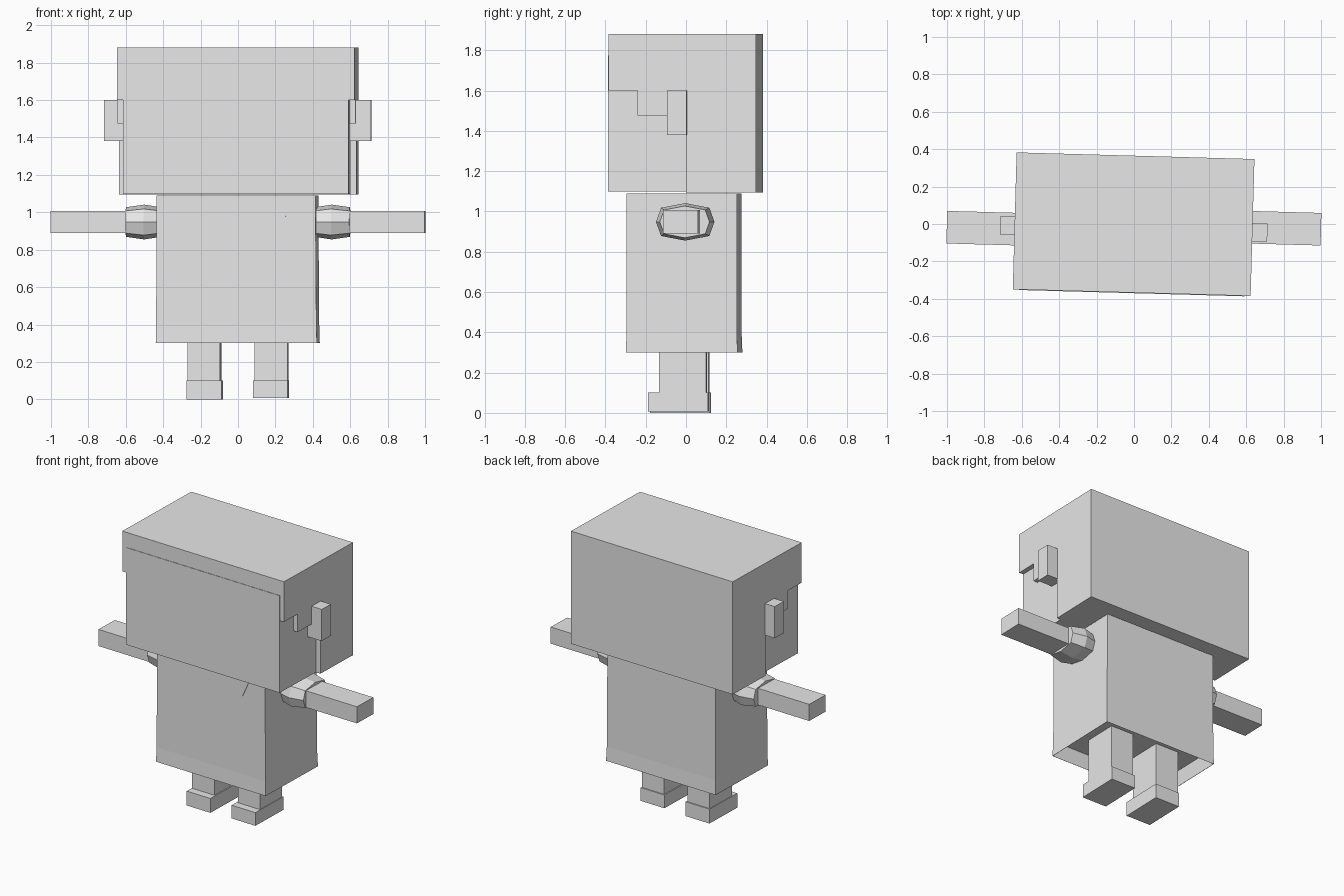
import bpy
import bmesh
from math import radians
from mathutils import Matrix, Vector

default_cube = bpy.data.objects.get("Cube")
if default_cube:
    bpy.data.objects.remove(default_cube, do_unlink=True)

# One plain colour for the whole figure
grey = bpy.data.materials.new("light_grey")
grey.use_nodes = True
grey.diffuse_color = (0.8, 0.8, 0.8, 1)
grey.node_tree.nodes["Principled BSDF"].inputs["Base Color"].default_value = grey.diffuse_color

# The figure stands turned very slightly about the vertical axis
TURN = Matrix.Rotation(radians(-1.6), 4, "Z")


def finish(name, bm):
    """Turn a finished bmesh into a flat shaded object."""
    bmesh.ops.recalc_face_normals(bm, faces=bm.faces)
    bm.transform(TURN)
    mesh = bpy.data.meshes.new(name)
    bm.to_mesh(mesh)
    bm.free()
    mesh.materials.append(grey)
    part = bpy.data.objects.new(name, mesh)
    bpy.context.collection.objects.link(part)
    return part


def loft(name, rings):
    """Skin a closed solid through rings with equal point counts."""
    bm = bmesh.new()
    loops = [[bm.verts.new(point) for point in ring] for ring in rings]
    for first, second in zip(loops, loops[1:]):
        for i in range(len(first)):
            j = (i + 1) % len(first)
            bm.faces.new((first[i], first[j], second[j], second[i]))
    bm.faces.new(loops[0])
    bm.faces.new(loops[-1])
    return finish(name, bm)


def rectangle(x, y, z):
    """Level rectangle from x and y ranges."""
    return [(x[0], y[0], z), (x[1], y[0], z), (x[1], y[1], z), (x[0], y[1], z)]


def box(name, x, y, z):
    return loft(name, [rectangle(x, y, height) for height in z])


def side_prism(name, outline, x):
    """Extrude a side outline (y, z) across the width."""
    return loft(name, [[(across, y, z) for y, z in outline] for across in x])


# Hair: solid cap whose front edge steps up from the back
hair_outline = [
    (-0.367, 1.88), (0.365, 1.88), (0.365, 1.095), (0.018, 1.095),
    (0.018, 1.475), (-0.222, 1.475), (-0.222, 1.6), (-0.367, 1.6),
]
side_prism("hair", hair_outline, (-0.638, 0.634))

# Head: slightly narrower block filling the space under the fringe
box("head", (-0.605, 0.602), (-0.37, 0.1), (1.098, 1.775))

# Shirt: gently widening walls with a hollow hem at the bottom
FRONT, BACK = -0.283, 0.264
loft("shirt", [
    rectangle((-0.415, 0.415), (FRONT + 0.01, BACK - 0.01), 0.4),
    rectangle((-0.43, 0.428), (FRONT - 0.003, BACK + 0.003), 0.3),
    rectangle((-0.432, 0.43), (FRONT - 0.004, BACK + 0.004), 0.3),
    rectangle((-0.43, 0.427), (FRONT, BACK), 0.4),
    rectangle((-0.427, 0.422), (FRONT, BACK), 1.09),
])

# Collar: thin flush plate on the chest
loft("collar", [
    [(-0.298, y, 1.082), (-0.243, y, 0.945), (0.248, y, 0.945), (0.31, y, 1.082)]
    for y in (FRONT - 0.004, FRONT + 0.01)
])

# Octagonal outline of the puffed sleeves
sleeve_outline = [
    Vector((0, 0.093)), Vector((0.12, 0.07)), Vector((0.145, 0)), Vector((0.12, -0.07)),
    Vector((0, -0.093)), Vector((-0.12, -0.07)), Vector((-0.145, 0)), Vector((-0.12, 0.07)),
]


def sleeve_ring(x, centre, scale):
    return [(x, centre + p.x * scale, 0.948 + p.y * scale) for p in sleeve_outline]


# Paired parts
for label, side, arm_y, sole in (("left", 1, 0, 0.008), ("right", -1, -0.045, 0)):
    def span(inner, outer):
        return sorted((side * inner, side * outer))

    box(label + "_ear", span(0.6, 0.714), (-0.075, 0.022), (1.38, 1.6))
    box(label + "_arm", span(0.56, 1), (arm_y - 0.087, arm_y + 0.087), (0.89, 1.006))
    sleeve_y = arm_y + 0.01
    loft(label + "_sleeve", [
        sleeve_ring(side * 0.41, sleeve_y, 0.85),
        sleeve_ring(side * 0.5, sleeve_y, 1),
        sleeve_ring(side * 0.598, sleeve_y, 0.85),
    ])

    # Leg and shoe share one stepped side outline, widened at the shoe
    box(label + "_leg", span(0.092, 0.267), (-0.126, 0.108), (0.08, 0.41))
    box(label + "_shoe", span(0.084, 0.27), (-0.18, 0.116), (sole, 0.1))
